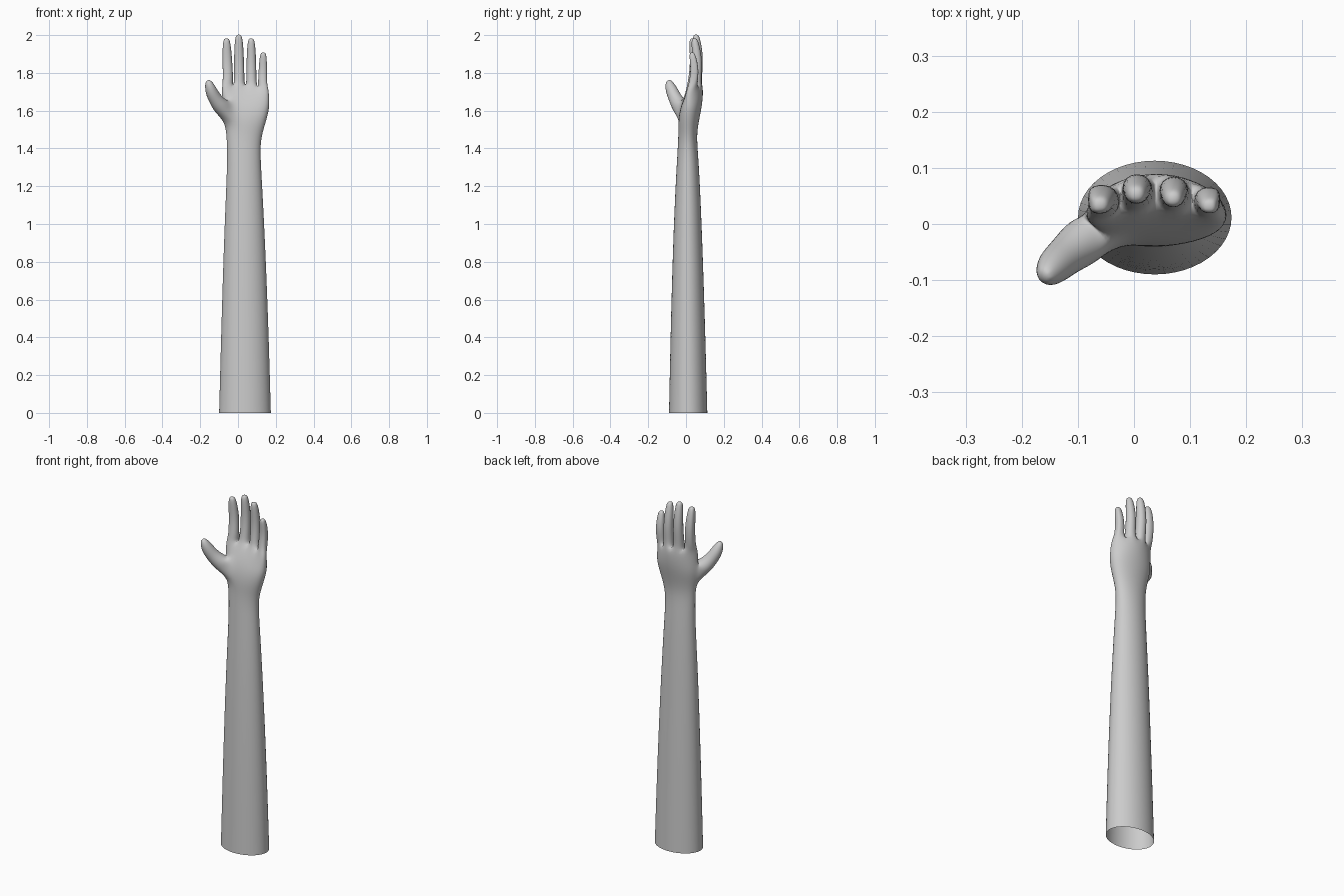
import bpy, bmesh, math
from mathutils import Vector

if "Cube" in bpy.data.objects:
    bpy.data.objects.remove(bpy.data.objects["Cube"])

bm = bmesh.new()

# forearm and palm sections: z, x min, x max, y front, y back, boxiness, arch
SECTIONS = [
    (0.00, -.100, .174, -.090, .113, 1.0, 0),
    (0.50, -.087, .160, -.080, .100, 1.0, 0),
    (1.00, -.071, .139, -.065, .083, 1.0, 0),
    (1.30, -.057, .122, -.050, .069, 1.0, 0),
    (1.41, -.058, .117, -.043, .060, 1.0, 0),
    (1.48, -.061, .128, -.040, .058, .95, 0),
    (1.54, -.072, .147, -.040, .067, .85, .005),
    (1.60, -.084, .163, -.032, .080, .75, .012),
    (1.66, -.083, .166, -.012, .090, .70, .025),
    (1.73, -.085, .163, .022, .094, .65, .045),
]


def section(z, x0, x1, y0, y1, power, arch, top):
    """Ring of 12: index 0 is the pinky side, 6 the thumb side, 7-11 the palm front."""
    ring = []
    for i in range(12):
        c, s = math.cos(i * math.pi / 6), math.sin(i * math.pi / 6)
        s = math.copysign(abs(s) ** power, s) if abs(s) > 1e-6 else 0
        x = (x0 + x1) / 2 + (x1 - x0) / 2 * c * 1.045
        y = (y0 + y1) / 2 + (y1 - y0) / 2 * s * 1.045 - arch * c * c
        dz = -.025 * max(c, 0) ** 2 if top else 0
        ring.append(bm.verts.new((x, y, z + dz)))
    return ring


def bridge(a, b):
    n = len(a)
    for i in range(n):
        j = (i + 1) % n
        bm.faces.new((a[i], a[j], b[j], b[i]))


rings = [section(*s, top=(k >= len(SECTIONS) - 2)) for k, s in enumerate(SECTIONS)]
THUMB_ROWS, THUMB_COLS = (6, 7), (6, 7)
for r in range(len(rings) - 1):
    for i in range(12):
        if r in THUMB_ROWS and i in THUMB_COLS:
            continue                       # opening for the thumb
        j = (i + 1) % 12
        bm.faces.new((rings[r][i], rings[r][j], rings[r + 1][j], rings[r + 1][i]))

# fingers: front/back ring indices, tip x, tip y, tip z, radius
top = rings[-1]
FINGERS = [
    ((6, 7, 8, 4, 5), -.060, .034, 1.980, .026),
    ((8, 9, 3, 4), .004, .053, 2.000, .028),
    ((9, 10, 2, 3), .070, .045, 1.980, .027),
    ((10, 11, 0, 1, 2), .133, .032, 1.905, .0225),
]
for idx, tx, ty, tz, rad in FINGERS:
    loop = [top[i] for i in idx]
    angle = {6: 180, 0: 0}
    corners = [v for v, i in zip(loop, idx) if i not in angle]
    base = sum((v.co for v in corners), Vector()) / 4
    tip = Vector((tx, ty, tz + .004))
    prev = loop
    for t, k, bend in ((.13, 1.0, .2), (.45, .96, 1), (.72, .88, .7), (.93, .70, .1), (1.0, .40, 0)):
        centre = base.lerp(tip, t) + Vector((0, .012 * bend, 0))
        ring = []
        for v, i in zip(loop, idx):
            if i in angle:
                off = Vector((math.cos(math.radians(angle[i])) * 1.1, 0, 0))
            else:
                off = Vector((math.copysign(1.07, v.co.x - base.x),
                              math.copysign(1.07, v.co.y - base.y), 0))
            ring.append(bm.verts.new(centre + off * rad * k))
        bridge(prev, ring)
        prev = ring
    bm.faces.new(prev)

# thumb, grown from the opening on the side of the palm
a, b, c = rings[6], rings[7], rings[8]
prev = [a[8], a[7], a[6], b[6], c[6], c[7], c[8], b[8]]
d = Vector((-.54, -.36, .76)).normalized()
u = Vector((-.55, .83, 0)).normalized()
v = u.cross(d)
if v.z < 0:
    v = -v
for centre, r in (((-.090, -.030, 1.622), .046), ((-.120, -.055, 1.660), .036),
                  ((-.141, -.073, 1.700), .034), ((-.154, -.087, 1.735), .026),
                  ((-.162, -.094, 1.760), .012)):
    ring = []
    for i in range(8):
        t = math.radians(-135 + 45 * i)
        ring.append(bm.verts.new(Vector(centre) + (u * math.cos(t) + v * math.sin(t)) * r * 1.08))
    bridge(prev, ring)
    prev = ring
bm.faces.new(prev)

bmesh.ops.recalc_face_normals(bm, faces=bm.faces)
for f in bm.faces:
    f.smooth = True
mesh = bpy.data.meshes.new("forearm_and_hand")
bm.to_mesh(mesh)
bm.free()
arm = bpy.data.objects.new("forearm_and_hand", mesh)
bpy.context.collection.objects.link(arm)

# plain light grey surface
grey = bpy.data.materials.new("light_grey")
grey.diffuse_color = (.6, .6, .6, 1)
grey.use_nodes = True
grey.node_tree.nodes["Principled BSDF"].inputs["Base Color"].default_value = grey.diffuse_color
mesh.materials.append(grey)

sub = arm.modifiers.new("smooth_form", 'SUBSURF')
sub.levels = sub.render_levels = 2
